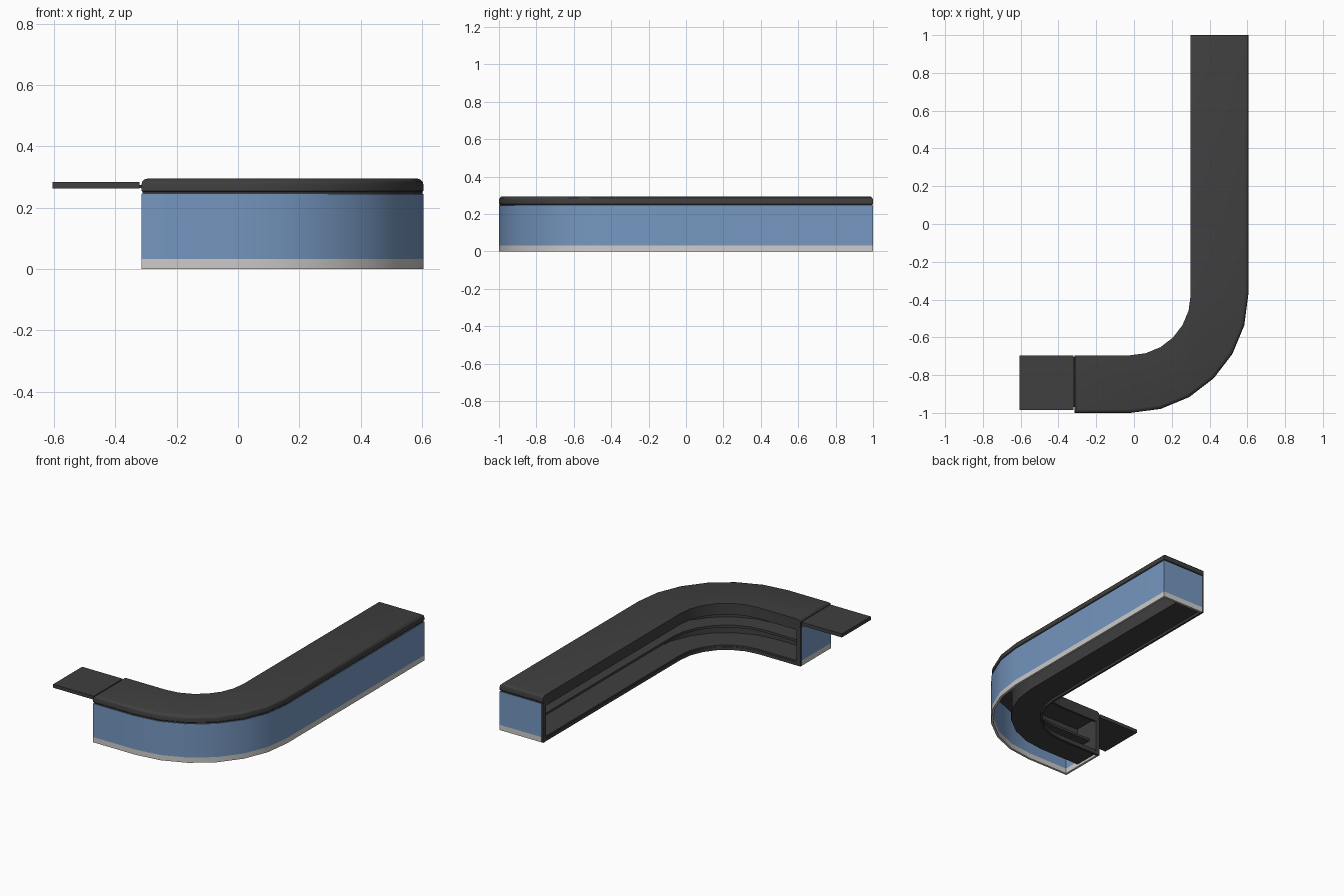
import bpy, bmesh, math

if "Cube" in bpy.data.objects:
    bpy.data.objects.remove(bpy.data.objects["Cube"], do_unlink=True)

END_X, END_Y = -0.315, 1.0   # the two free ends of the counter
CX, CY = -0.02, -0.375       # corner centre
RADIUS = 0.625               # outer corner radius
WIDTH, SKIN = 0.305, 0.014
STEPS = 6


def material(name, r, g, b):
    m = bpy.data.materials.new(name)
    m.use_nodes = True
    m.diffuse_color = (r, g, b, 1)
    bsdf = m.node_tree.nodes["Principled BSDF"]
    bsdf.inputs["Base Color"].default_value = (r, g, b, 1)
    bsdf.inputs["Roughness"].default_value = 0.6
    return m


dark = material("charcoal", 0.05, 0.05, 0.05)
blue = material("steel_blue", 0.18, 0.31, 0.53)
pale = material("light_grey", 0.62, 0.61, 0.60)


def path(d, inset=0.0):
    """Counter line, d inward from the outer face, ends pulled in by inset."""
    r = RADIUS - d
    pts = [(END_X + inset, CY - r)]
    for i in range(STEPS + 1):
        a = math.radians(-90 + 90 * i / STEPS)
        pts.append((CX + r * math.cos(a), CY + r * math.sin(a)))
    return pts + [(CX + r, END_Y - inset)]


def band(d0, d1, inset=0.0):
    return path(d0, inset) + path(d1, inset)[::-1]


def prism(name, outline, z0, z1, mat, bevels=()):
    bm = bmesh.new()
    face = bm.faces.new([bm.verts.new((x, y, z0)) for x, y in outline])
    # solid from the kept base face plus its extruded copy
    ext = bmesh.ops.extrude_face_region(bm, geom=[face], use_keep_orig=True)
    for v in ext["geom"]:
        if isinstance(v, bmesh.types.BMVert):
            v.co.z = z1
    bmesh.ops.recalc_face_normals(bm, faces=bm.faces)
    # round the rims, leaving the inner side square
    for z, size, segs in bevels:
        rim = []
        for e in bm.edges:
            a, b = (v.co for v in e.verts)
            inner = all(CX + RADIUS - WIDTH + 0.001 > c.x and
                        c.y > CY - RADIUS + WIDTH - 0.001 for c in (a, b))
            if abs(a.z - z) < 1e-5 and abs(b.z - z) < 1e-5 and not inner:
                rim.append(e)
        bmesh.ops.bevel(bm, geom=rim, offset=size, segments=segs,
                        profile=0.5, affect='EDGES')
    me = bpy.data.meshes.new(name)
    bm.to_mesh(me)
    bm.free()
    me.materials.append(mat)
    ob = bpy.data.objects.new(name, me)
    bpy.context.collection.objects.link(ob)
    bpy.ops.object.select_all(action='DESELECT')
    ob.select_set(True)
    bpy.context.view_layer.objects.active = ob
    bpy.ops.object.shade_smooth_by_angle(angle=math.radians(30))


def rect(x0, x1, y0, y1):
    return [(x0, y0), (x1, y0), (x1, y1), (x0, y1)]


# Countertop
prism("countertop", band(0, WIDTH), 0.25, 0.295, dark,
      [(0.295, 0.02, 3), (0.25, 0.005, 1)])

# Outer skin wrapping the front and both ends
reach = WIDTH - SKIN
front_y, side_x = CY - RADIUS, CX + RADIUS
skin = [(END_X, front_y + reach)] + path(0) + [(side_x - reach, END_Y)]
skin += [(side_x - reach, END_Y - SKIN)] + path(SKIN, SKIN)[::-1]
skin += [(END_X + SKIN, front_y + reach)]
prism("kick_plate", skin, 0, 0.033, pale)
prism("outer_panel", skin, 0.033, 0.245, blue)
prism("top_seam", band(0.004, WIDTH, 0.003), 0.243, 0.251, dark)

# Open shelving on the staff side
BACK = 0.12
prism("shelf_back", band(BACK, BACK + SKIN, SKIN), 0.025, 0.245, dark)
prism("bottom_shelf", band(BACK, WIDTH - 0.003, SKIN), 0.015, 0.03, dark)
prism("middle_shelf", band(BACK, WIDTH - 0.06, SKIN), 0.115, 0.13, dark)
prism("upper_rail", band(reach, WIDTH, SKIN), 0.225, 0.245, dark)
prism("lower_rail", band(reach, WIDTH, SKIN), 0.0, 0.02, dark)

# End walls and the posts that close the skin
in_y, in_x = front_y + WIDTH, side_x - WIDTH
prism("right_end_wall", rect(END_X + SKIN, END_X + 2 * SKIN, front_y + BACK, in_y),
      0.025, 0.245, dark)
prism("back_end_wall", rect(in_x, side_x - BACK, END_Y - 2 * SKIN, END_Y - SKIN),
      0.025, 0.245, dark)
prism("right_post", rect(END_X, END_X + 2 * SKIN, in_y - SKIN, in_y), 0, 0.245, dark)
prism("back_post", rect(in_x, in_x + SKIN, END_Y - 2 * SKIN, END_Y), 0, 0.245, dark)

# Lift-up flap
prism("flap", rect(-0.605, END_X - 0.006, -0.985, in_y), 0.262, 0.284, dark)
prism("flap_hinge", rect(END_X - 0.008, END_X + 0.004, -0.97, in_y - 0.01),
      0.265, 0.275, dark)
